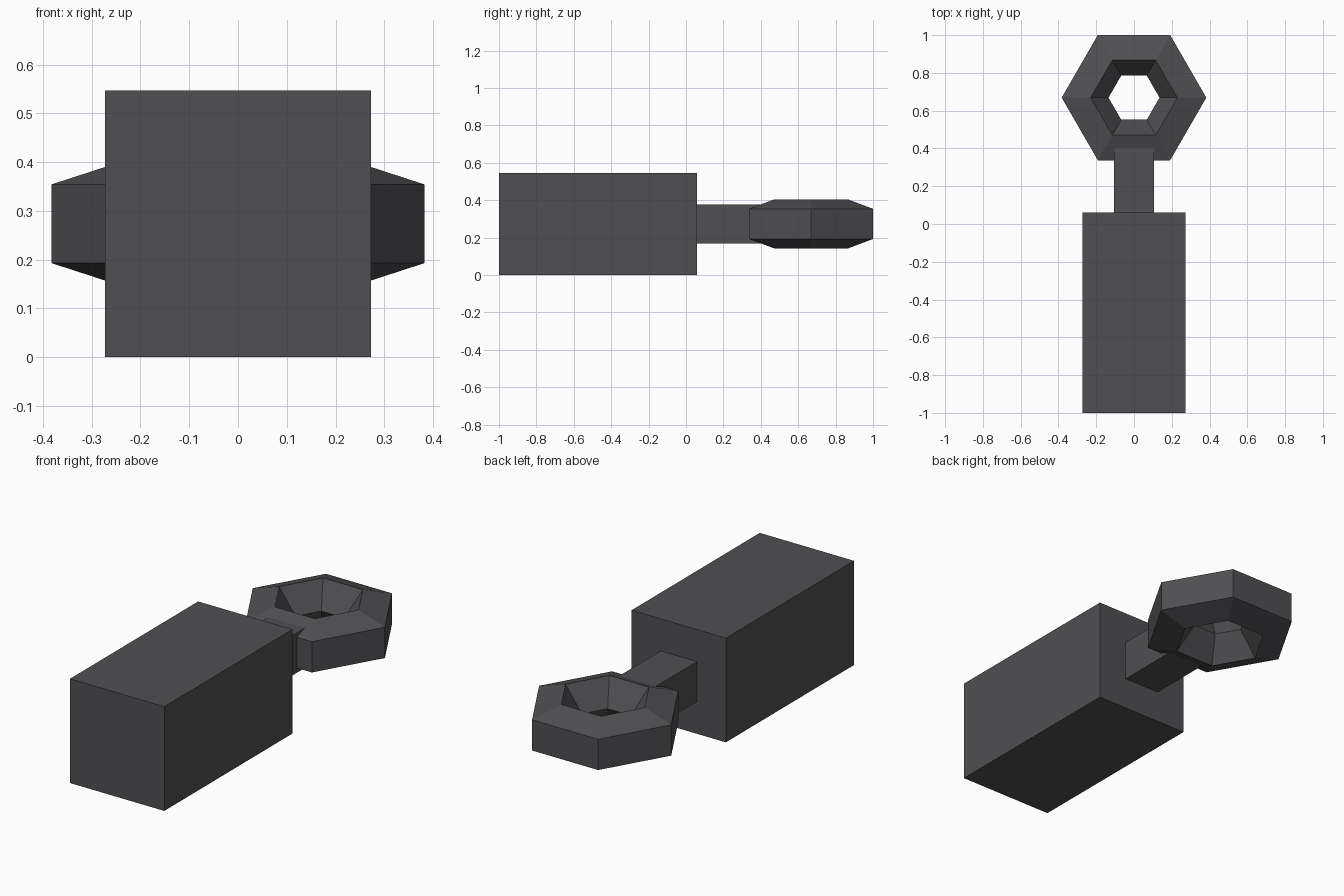
import bpy, bmesh, math
from mathutils import Vector

if "Cube" in bpy.data.objects:
    bpy.data.objects.remove(bpy.data.objects["Cube"])

grey = bpy.data.materials.new("dark grey")
grey.diffuse_color = (0.08, 0.079, 0.086, 1)
grey.use_nodes = True
grey.node_tree.nodes["Principled BSDF"].inputs["Base Color"].default_value = grey.diffuse_color

MID_Z = 0.2735   # height of the shared centre line


def finish(name, bm):
    bmesh.ops.recalc_face_normals(bm, faces=bm.faces)
    mesh = bpy.data.meshes.new(name)
    bm.to_mesh(mesh)
    bm.free()
    mesh.materials.append(grey)
    obj = bpy.data.objects.new(name, mesh)
    bpy.context.collection.objects.link(obj)
    return obj


# Block with a square neck: inset the back face, then extrude it into the ring
half, neck_half = 0.273, 0.105
front_y, back_y, neck_end = -1.0, 0.06, 0.43
bm = bmesh.new()
bmesh.ops.create_cube(bm, size=1)
for v in bm.verts:
    v.co = Vector((v.co.x * 2 * half,
                   back_y if v.co.y > 0 else front_y,
                   MID_Z + v.co.z * 2 * half))
bm.normal_update()
back = max(bm.faces, key=lambda f: f.calc_center_median().y)
bmesh.ops.inset_region(bm, faces=[back], thickness=half - neck_half,
                       use_even_offset=True)
out = bmesh.ops.extrude_face_region(bm, geom=[back])
end_verts = [g for g in out["geom"] if isinstance(g, bmesh.types.BMVert)]
bmesh.ops.translate(bm, verts=end_verts, vec=(0, neck_end - back_y, 0))
if back.is_valid:
    bmesh.ops.delete(bm, geom=[back], context="FACES_ONLY")
finish("block_and_neck", bm)

# Hexagonal ring with a five-sided cross-section, flat side outward
SIDES, SECTION = 6, 5
major, minor, ring_y = 0.272, 0.137, 0.669
bm = bmesh.new()
loops = []
for i in range(SIDES):
    a = math.tau * i / SIDES
    loop = []
    for j in range(SECTION):
        b = math.tau * (j + 0.5) / SECTION
        r = major + minor * math.cos(b)
        loop.append(bm.verts.new((r * math.cos(a), ring_y + r * math.sin(a),
                                  MID_Z + minor * math.sin(b))))
    loops.append(loop)
for i in range(SIDES):
    p, q = loops[i], loops[(i + 1) % SIDES]
    for j in range(SECTION):
        k = (j + 1) % SECTION
        bm.faces.new((p[j], q[j], q[k], p[k]))
finish("hex_ring", bm)
